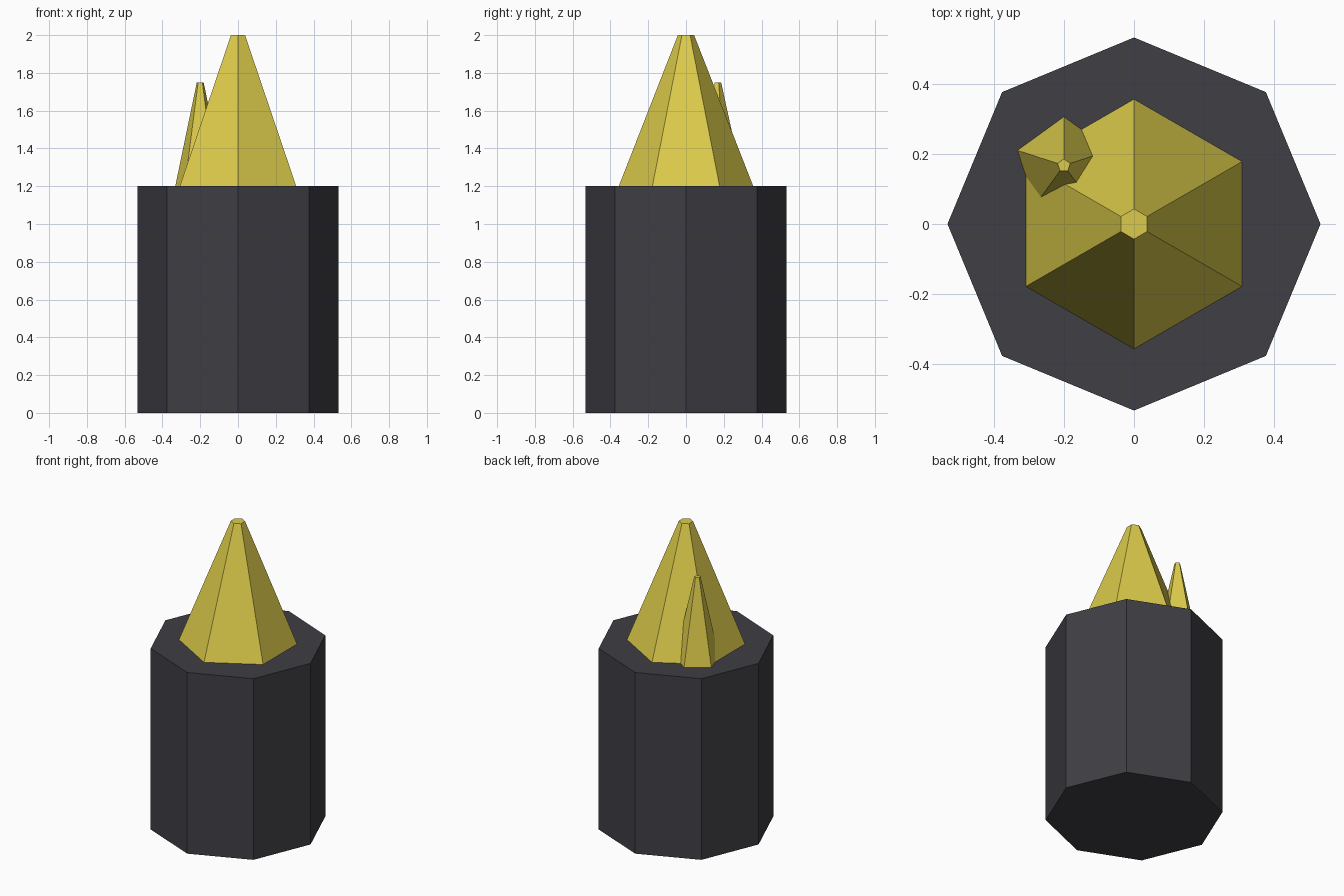
import bpy

cube = bpy.data.objects.get("Cube")
if cube:
    bpy.data.objects.remove(cube, do_unlink=True)


def make_material(name, colour):
    mat = bpy.data.materials.new(name)
    mat.use_nodes = True
    mat.diffuse_color = colour
    mat.node_tree.nodes["Principled BSDF"].inputs["Base Color"].default_value = colour
    return mat


def tapered_prism(name, sides, r_bottom, r_top, z_bottom, z_top, mat, x=0, y=0):
    """Flat-sided cone or column with one corner pointing to the back."""
    bpy.ops.mesh.primitive_cone_add(
        vertices=sides, radius1=r_bottom, radius2=r_top,
        depth=z_top - z_bottom, location=(x, y, (z_bottom + z_top) / 2))
    obj = bpy.context.object
    obj.name = obj.data.name = name
    obj.data.materials.append(mat)
    return obj


charcoal = make_material("charcoal", (0.05, 0.049, 0.058, 1))
yellow = make_material("golden yellow", (0.72, 0.6, 0.069, 1))

BASE_TOP = 1.2

# Eight-sided column
tapered_prism("base_column", 8, 0.532, 0.532, 0, BASE_TOP, charcoal)

# Large six-sided spike in the middle
tapered_prism("main_spike", 6, 0.356, 0.043, BASE_TOP, 2.0, yellow)

# Small five-sided spike merging into the back right of the large one
tapered_prism("small_spike", 5, 0.139, 0.019, BASE_TOP, 1.75, yellow, x=-0.2, y=0.167)
